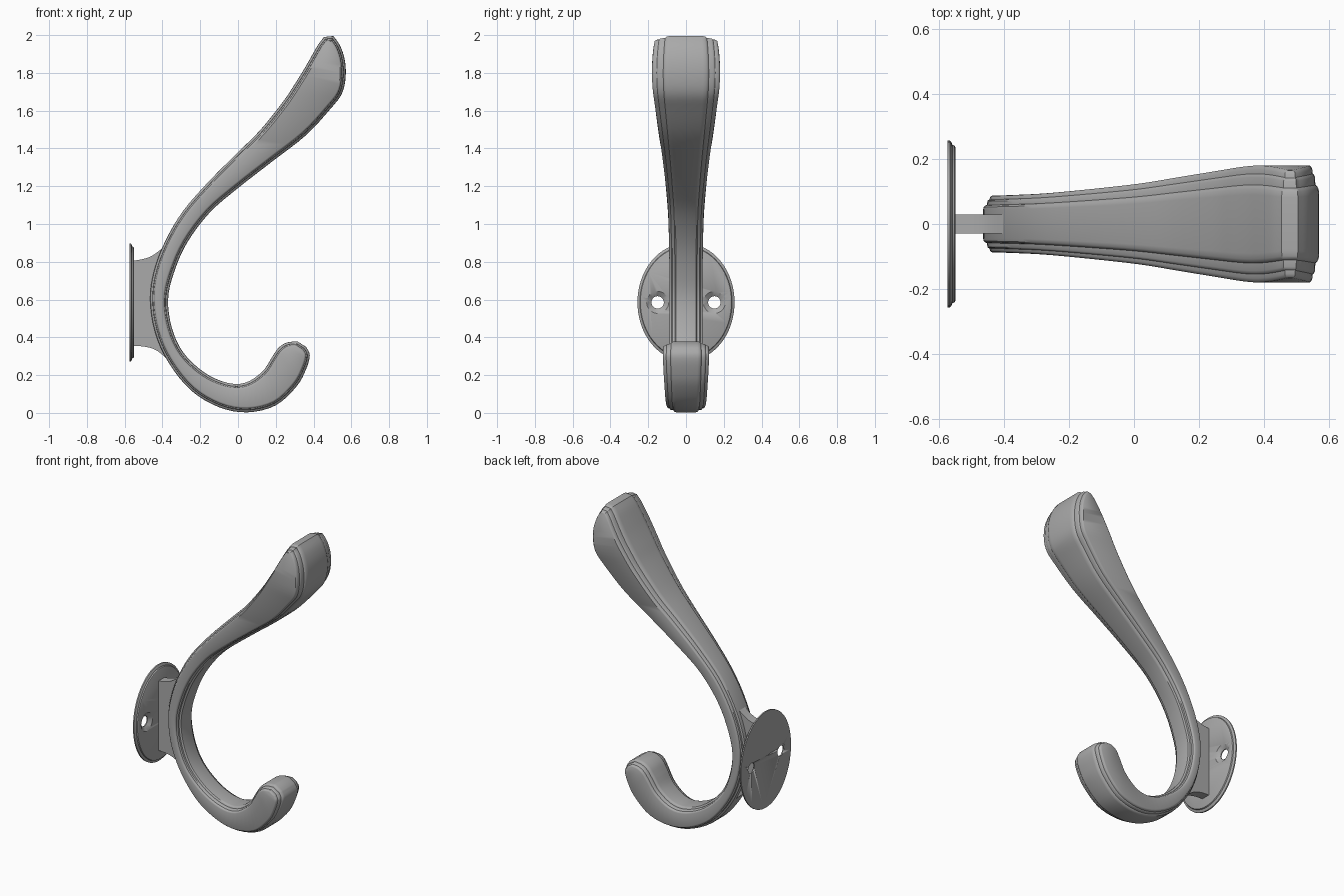
import bpy, bmesh, math
from mathutils import Vector

if "Cube" in bpy.data.objects:
    bpy.data.objects.remove(bpy.data.objects["Cube"])

metal = bpy.data.materials.new("grey metal")
metal.diffuse_color = (0.4, 0.4, 0.4, 1)
metal.use_nodes = True
metal.node_tree.nodes["Principled BSDF"].inputs["Base Color"].default_value = metal.diffuse_color


def make_object(name, bm, angle=30):
    bmesh.ops.recalc_face_normals(bm, faces=bm.faces)
    me = bpy.data.meshes.new(name)
    bm.to_mesh(me)
    bm.free()
    me.materials.append(metal)
    ob = bpy.data.objects.new(name, me)
    bpy.context.collection.objects.link(ob)
    smooth(ob, angle)
    return ob


def smooth(ob, angle=30):
    bpy.ops.object.select_all(action='DESELECT')
    ob.select_set(True)
    bpy.context.view_layer.objects.active = ob
    bpy.ops.object.shade_smooth_by_angle(angle=math.radians(angle))


def spline(rows, sub):
    """Catmull-Rom through rows of numbers."""
    p = [Vector(r) for r in rows]
    out = []
    for i in range(len(p) - 1):
        a, b, c, d = p[max(i - 1, 0)], p[i], p[i + 1], p[min(i + 2, len(p) - 1)]
        for k in range(sub):
            t = k / sub
            out.append(0.5 * (2 * b + (c - a) * t + (2 * a - 5 * b + 4 * c - d) * t * t
                              + (3 * b - a - 3 * c + d) * t ** 3))
    return out + [p[-1]]


# Hook body stations: outer x, z, inner x, z, half width
stations = [
    (.455, 1.99, .505, 1.995, .165), (.425, 1.95, .54, 1.945, .172),
    (.39, 1.89, .565, 1.87, .178), (.35, 1.82, .57, 1.78, .18),
    (.30, 1.74, .55, 1.69, .175), (.24, 1.65, .49, 1.61, .165),
    (.12, 1.50, .36, 1.47, .145), (0, 1.38, .18, 1.33, .125),
    (-.15, 1.23, 0, 1.19, .108), (-.29, 1.07, -.15, 1.06, .095),
    (-.385, .91, -.27, .90, .09), (-.445, .75, -.34, .74, .088),
    (-.465, .60, -.37, .60, .088), (-.44, .43, -.35, .45, .088),
    (-.37, .27, -.29, .32, .088), (-.25, .12, -.18, .215, .09),
    (-.10, .03, -.06, .16, .093), (.05, .003, .04, .16, .1),
    (.20, .04, .13, .22, .108), (.31, .14, .18, .295, .115),
    (.36, .23, .215, .345, .12), (.38, .305, .26, .373, .122),
    (.36, .35, .315, .378, .12)]
pts = spline(stations, 4)
n = len(pts)
outline = [(Vector((p[0], p[1])), p[4]) for p in pts]
outline += [(Vector((p[2], p[3])), p[4]) for p in reversed(pts)]
m = len(outline)

# Stepped moulding across the width: (fraction of half width, inset)
half = [(.5, 0), (.6, .002), (.65, .007), (.67, .012), (.80, .013), (.84, .016),
        (.86, .02), (.93, .021), (.98, .025), (1, .03)]
layers = [(-f, d) for f, d in reversed(half)] + half
bm = bmesh.new()
rings = []
for f, d in layers:
    ring = []
    for i, (p, w) in enumerate(outline):
        a, b = outline[i - 1][0], outline[(i + 1) % m][0]
        t = ((p - a).normalized() + (b - p).normalized()).normalized()
        q = p + Vector((-t.y, t.x)) * d       # outline runs anticlockwise
        ring.append(bm.verts.new((q.x, f * w, q.y)))
    rings.append(ring)
for r, s in zip(rings, rings[1:]):
    for i in range(m):
        j = (i + 1) % m
        bm.faces.new((r[i], r[j], s[j], s[i]))
for r in (rings[0], rings[-1]):               # side faces
    for i in range(n - 1):
        bm.faces.new((r[i], r[i + 1], r[m - 2 - i], r[m - 1 - i]))
make_object("hook_body", bm, 35)

# Neck joining the hook to the plate
top = spline([(-.56, .805), (-.50, .815), (-.45, .835), (-.39, .88)], 4)
back = [Vector(v) for v in [(-.425, .75), (-.44, .6), (-.42, .43)]]
low = spline([(-.37, .28), (-.43, .33), (-.49, .35), (-.56, .355)], 4)
bm = bmesh.new()
face = bm.faces.new([bm.verts.new((p.x, -.03, p.y)) for p in top + back + low])
ext = bmesh.ops.extrude_face_region(bm, geom=[face])
bmesh.ops.translate(bm, vec=(0, .06, 0),
                    verts=[v for v in ext["geom"] if isinstance(v, bmesh.types.BMVert)])
make_object("neck", bm)


def lathe_x(name, profile, cy, cz, ry, rz, seg):
    """Closed stack of ellipses along x: profile holds (x, radius scale)."""
    bm = bmesh.new()
    rs = [[bm.verts.new((x, cy + ry * s * math.cos(2 * math.pi * k / seg),
                         cz + rz * s * math.sin(2 * math.pi * k / seg)))
           for k in range(seg)] for x, s in profile]
    for a, b in zip(rs, rs[1:]):
        for k in range(seg):
            j = (k + 1) % seg
            bm.faces.new((a[k], a[j], b[j], b[k]))
    bm.faces.new(rs[0])
    bm.faces.new(rs[-1])
    return make_object(name, bm)


# Oval wall plate with stepped rim
plate = lathe_x("wall_plate", [(-.575, 1), (-.567, 1), (-.562, .975), (-.560, .95),
                               (-.553, .94), (-.550, .92)], 0, .585, .257, .312, 64)

# Countersunk screw holes
for side in (-1, 1):
    cut = lathe_x("screw_hole_cutter", [(-.60, .52), (-.568, .52), (-.545, 1.04)],
                  side * .15, .585, .063, .063, 32)
    cut.hide_render = True
    cut.hide_set(True)
    mod = plate.modifiers.new("screw_hole", 'BOOLEAN')
    mod.object = cut
    mod.operation = 'DIFFERENCE'
    mod.solver = 'EXACT'
